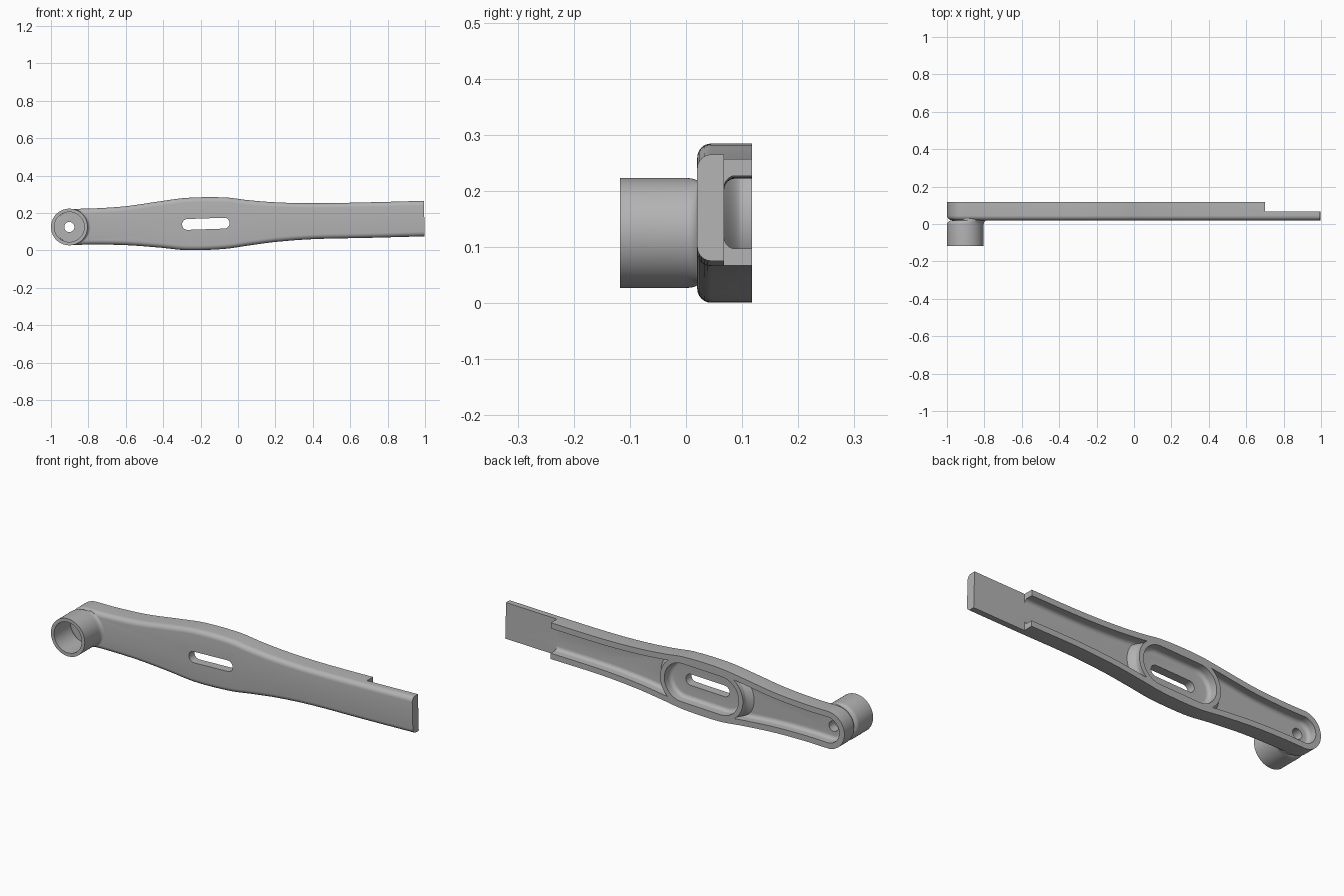
import bpy, bmesh, math
from math import sin, cos, pi

cube = bpy.data.objects.get("Cube")
if cube:
    bpy.data.objects.remove(cube, do_unlink=True)

grey = bpy.data.materials.new("plain grey")
grey.use_nodes = True
colour = (0.45, 0.45, 0.45, 1)
grey.diffuse_color = colour
grey.node_tree.nodes["Principled BSDF"].inputs["Base Color"].default_value = colour

PIVOT_X, PIVOT_Z, PIVOT_R = -0.902, 0.125, 0.097
FRONT, FLOOR, BACK = 0.02, 0.068, 0.118
TILT = math.radians(2)

# Upper and lower edges of the arm, as (x, z)
TOP = [(PIVOT_X, 0.222), (-0.78, 0.224), (-0.6, 0.236), (-0.42, 0.262), (-0.27, 0.281),
       (-0.07, 0.283), (0.05, 0.269), (0.2, 0.257), (0.4, 0.252), (0.7, 0.257), (1.1, 0.268)]
BOTTOM = [(PIVOT_X, 0.028), (-0.78, 0.031), (-0.6, 0.028), (-0.42, 0.015), (-0.27, 0.001),
          (-0.07, 0.008), (0.05, 0.025), (0.2, 0.045), (0.4, 0.060), (0.7, 0.067), (1.1, 0.078)]


def spline(pts, steps=6):
    """Smooth curve through the points (Catmull-Rom)."""
    out = []
    for i in range(len(pts) - 1):
        a, b, c, d = (pts[max(i - 1, 0)], pts[i], pts[i + 1], pts[min(i + 2, len(pts) - 1)])
        for s in range(steps):
            t = s / steps
            h = t * t * (3 - 2 * t)
            z1 = (c[1] - a[1]) / (c[0] - a[0]) * (c[0] - b[0])
            z2 = (d[1] - b[1]) / (d[0] - b[0]) * (c[0] - b[0])
            z = b[1] * (1 - h) + c[1] * h + z1 * t * (1 - t) ** 2 - z2 * t * t * (1 - t)
            out.append((b[0] + t * (c[0] - b[0]), z))
    return out + [pts[-1]]


def outline(inset):
    """Arm silhouette drawn in by a distance."""
    top = [(x, z - inset) for x, z in spline(TOP)]
    low = [(x, z + inset) for x, z in spline(BOTTOM)]
    r = PIVOT_R - inset
    arc = [(PIVOT_X + r * cos(a), PIVOT_Z + r * sin(a))
           for a in (pi * 1.5 - pi * i / 32 for i in range(1, 32))]
    return top + low[::-1] + arc


def circle(r, x=PIVOT_X, z=PIVOT_Z, n=64):
    return [(x + r * cos(2 * pi * i / n), z + r * sin(2 * pi * i / n)) for i in range(n)]


def stadium(half, r, n=24):
    """Long round-ended loop around the slot."""
    pts = []
    for side in (1, -1):
        for i in range(n + 1):
            a = -pi / 2 + pi * i / n
            x, z = side * (half - r + r * cos(a)), side * r * sin(a)
            pts.append((-0.172 + x * cos(TILT) - z * sin(TILT),
                        0.142 + x * sin(TILT) + z * cos(TILT)))
    return pts


def loft(name, rings):
    """Solid through a list of (y, loop) sections."""
    bm = bmesh.new()
    loops = [[bm.verts.new((x, y, z)) for x, z in pts] for y, pts in rings]
    n = len(loops[0])
    for a, b in zip(loops, loops[1:]):
        for i in range(n):
            bm.faces.new((a[i], a[(i + 1) % n], b[(i + 1) % n], b[i]))
    bm.faces.new(loops[0])
    bm.faces.new(loops[-1])
    bmesh.ops.recalc_face_normals(bm, faces=bm.faces)
    mesh = bpy.data.meshes.new(name)
    bm.to_mesh(mesh)
    bm.free()
    mesh.materials.append(grey)
    obj = bpy.data.objects.new(name, mesh)
    bpy.context.collection.objects.link(obj)
    return obj


def fillet(r, n=6):
    """Quarter-round steps as (sideways, along) pairs, wide to narrow."""
    return [(r * (1 - sin(pi / 2 * i / n)), r * (1 - cos(pi / 2 * i / n))) for i in range(n + 1)]


def combine(target, other, operation):
    other.hide_render = True
    mod = target.modifiers.new(operation.lower(), "BOOLEAN")
    mod.operation, mod.solver, mod.object = operation, "EXACT", other
    bpy.ops.object.select_all(action="DESELECT")
    bpy.context.view_layer.objects.active = target
    target.select_set(True)
    bpy.ops.object.modifier_apply(modifier=mod.name)
    bpy.data.objects.remove(other, do_unlink=True)


# Arm with rounded front edges
R = 0.025
arm = loft("lever_arm", [(FRONT + R * (1 - cos(a)), outline(R * (1 - sin(a))))
                         for a in (pi / 2 * i / 6 for i in range(7))] + [(BACK, outline(0))])

# Long hollow in the back, with a rounded floor edge
combine(arm, loft("back_hollow", [(FLOOR + 0.02 * (1 - cos(a)), outline(0.03 + 0.02 * (1 - sin(a))))
                                  for a in (pi / 2 * i / 6 for i in range(7))]
                  + [(0.15, outline(0.03))]), "DIFFERENCE")

# Raised collar round the slot, flared at its two ends
collar = [(0.055, stadium(0.27, 0.124))]
collar += [(FLOOR + 0.03 * sin(a), stadium(0.24 + 0.03 * (1 - sin(a)) ** 1.5, 0.124))
           for a in (pi / 2 * i / 6 for i in range(7))]
combine(arm, loft("slot_collar", collar + [(BACK, stadium(0.24, 0.124))]), "UNION")
combine(arm, loft("collar_hollow", [(0.066 + 0.02 * (1 - cos(a)),
                                     stadium(0.215 - 0.02 * (1 - sin(a)), 0.1 - 0.02 * (1 - sin(a))))
                                    for a in (pi / 2 * i / 6 for i in range(7))]
                  + [(0.15, stadium(0.215, 0.1))]), "DIFFERENCE")
combine(arm, loft("slot", [(-0.05, stadium(0.127, 0.029)), (0.15, stadium(0.127, 0.029))]), "DIFFERENCE")

# Pivot tube on the front, blended into the arm
tube = [(-BACK, circle(0.098)), (-0.002, circle(0.098))]
tube += [(-0.002 + 0.022 * sin(a), circle(0.098 - 0.006 * (1 - cos(a)), PIVOT_X + 0.024 * (1 - cos(a))))
         for a in (pi / 2 * i / 6 for i in range(1, 7))]
tube.append((0.045, circle(0.092, PIVOT_X + 0.01)))
combine(arm, loft("pivot_tube", tube), "UNION")
combine(arm, loft("tube_bore", [(-0.2, circle(0.08)), (0.02, circle(0.08))]), "DIFFERENCE")
combine(arm, loft("bolt_hole", [(-0.2, circle(0.027, n=32)), (0.2, circle(0.027, n=32))]), "DIFFERENCE")

# Thin tongue at the far end, and its slightly slanted end cut
step = [(0.702, -0.1), (1.3, -0.1), (1.3, 0.4), (0.698, 0.4)]
combine(arm, loft("tongue_step", [(FLOOR, step), (0.2, step)]), "DIFFERENCE")
end = [(1.003, -0.1), (1.3, -0.1), (1.3, 0.4), (0.99, 0.4)]
combine(arm, loft("end_cut", [(-0.1, end), (0.2, end)]), "DIFFERENCE")

bpy.context.view_layer.objects.active = arm
arm.select_set(True)
bpy.ops.object.shade_smooth_by_angle(angle=math.radians(30))
